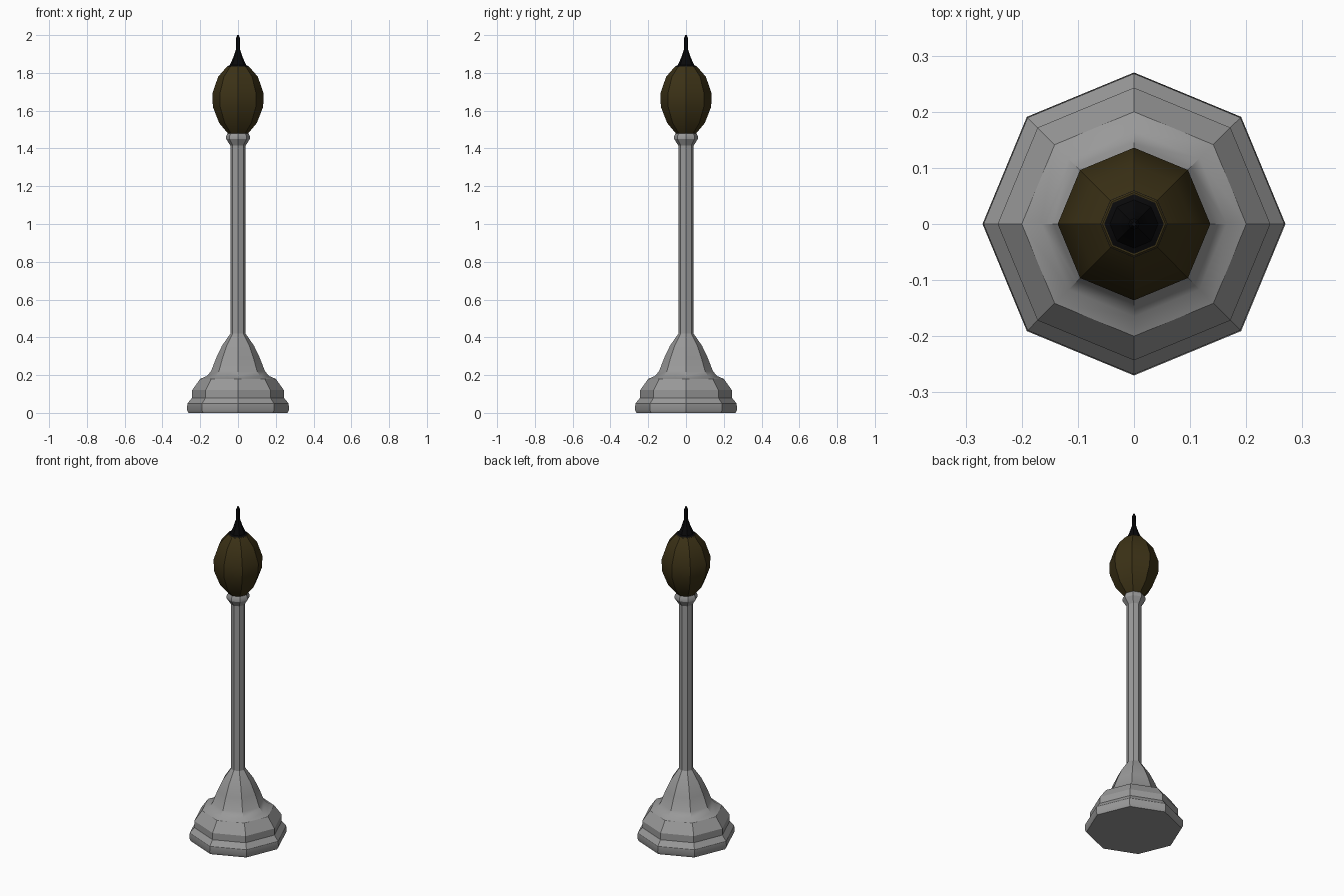
import bpy, bmesh, math

if "Cube" in bpy.data.objects:
    bpy.data.objects.remove(bpy.data.objects["Cube"])


def lathe(name, profile, color, sides=8):
    """Octagonal turned part from (radius, height) points, capped at both ends."""
    bm = bmesh.new()
    rings = []
    for r, z in profile:
        rings.append([bm.verts.new((r * math.cos(2 * math.pi * i / sides),
                                    r * math.sin(2 * math.pi * i / sides), z))
                      for i in range(sides)])
    for a, b in zip(rings, rings[1:]):
        for i in range(sides):
            j = (i + 1) % sides
            bm.faces.new((a[i], a[j], b[j], b[i]))
    bm.faces.new(rings[0][::-1])
    bm.faces.new(rings[-1])
    mesh = bpy.data.meshes.new(name)
    bm.to_mesh(mesh)
    bm.free()
    obj = bpy.data.objects.new(name, mesh)
    bpy.context.collection.objects.link(obj)
    mat = bpy.data.materials.new(name + "_paint")
    mat.diffuse_color = color
    mat.use_nodes = True
    mat.node_tree.nodes["Principled BSDF"].inputs["Base Color"].default_value = mat.diffuse_color
    mesh.materials.append(mat)
    bpy.ops.object.select_all(action='DESELECT')
    obj.select_set(True)
    bpy.context.view_layer.objects.active = obj
    bpy.ops.object.shade_smooth_by_angle(angle=math.radians(30))
    return obj


STONE = (0.32, 0.32, 0.32, 1)
AMBER = (0.044, 0.031, 0.008, 1)
BLACK = (0.0025, 0.0025, 0.003, 1)

# Stepped foot and flared bell
lathe("base", [(0.262, 0), (0.27, 0.015), (0.268, 0.05), (0.243, 0.08),
               (0.243, 0.12), (0.20, 0.18), (0.165, 0.195),
               (0.143, 0.22), (0.116, 0.29), (0.085, 0.355), (0.04, 0.42)], STONE)

# Shaft
lathe("post", [(0.04, 0.42), (0.04, 1.42)], STONE)

# Collar under the lamp
lathe("collar", [(0.04, 1.415), (0.063, 1.45), (0.063, 1.465), (0.055, 1.48)], STONE)

# Lamp globe
lathe("globe", [(0.05, 1.475), (0.10, 1.535), (0.133, 1.62), (0.136, 1.69),
                (0.105, 1.78), (0.056, 1.836)], AMBER)

# Spike on top
lathe("finial", [(0.06, 1.832), (0.043, 1.842), (0.026, 1.88), (0.011, 1.925),
                 (0.01, 1.985), (0.004, 2.0)], BLACK)
